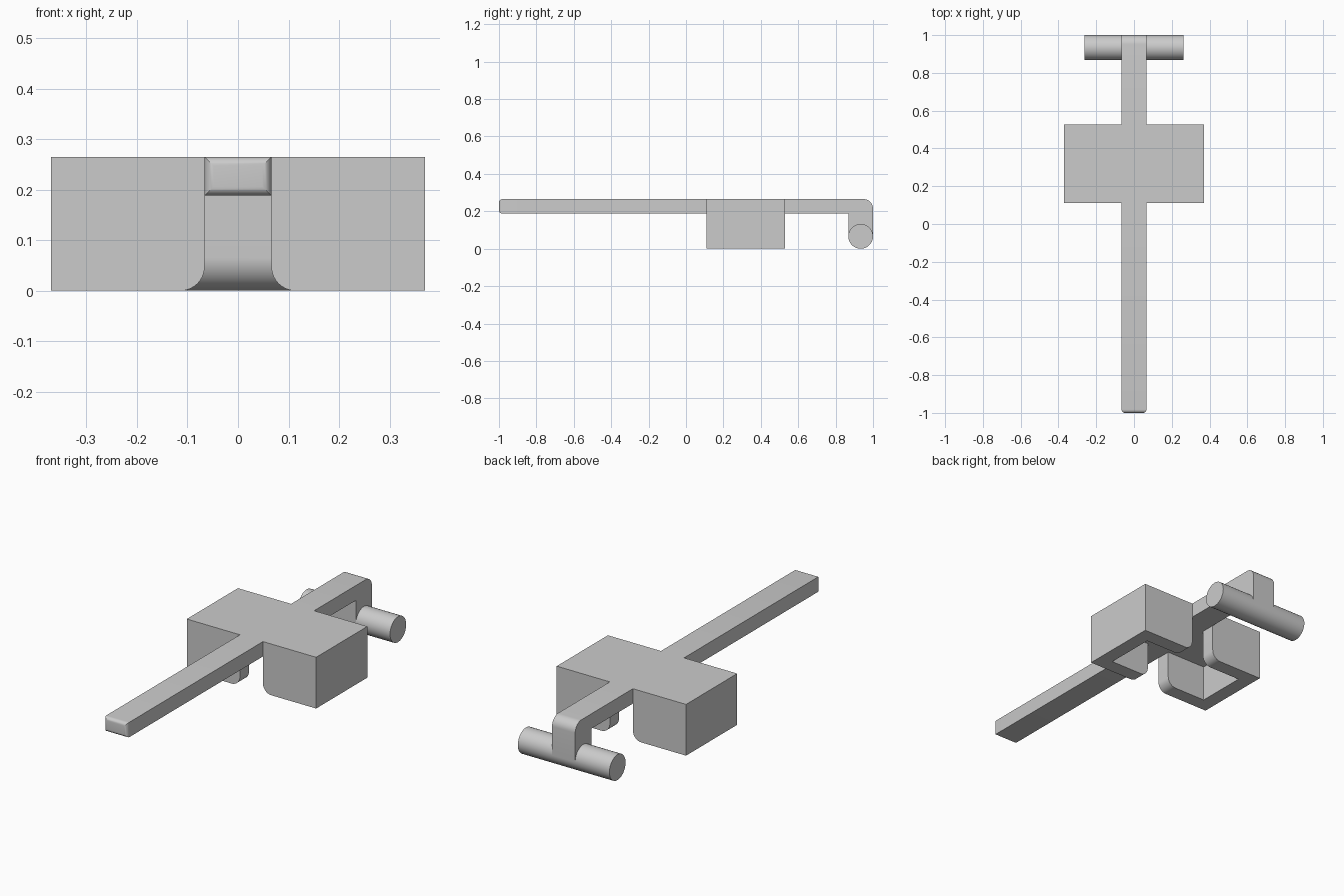
import bpy, bmesh, math
from mathutils import Vector

cube = bpy.data.objects.get("Cube")
if cube:
    bpy.data.objects.remove(cube)

TOP, UNDER = 0.265, 0.188      # top and underside of the long arm
HALF = 0.066                   # half width of the arm, radius of the crossbar
WALL = 0.075                   # wall thickness of the open housing

grey = bpy.data.materials.new("plain grey")
grey.use_nodes = True
grey.diffuse_color = (0.6, 0.6, 0.6, 1)
grey.node_tree.nodes["Principled BSDF"].inputs["Base Color"].default_value = (0.6, 0.6, 0.6, 1)


def arc(cx, cy, r, start, end, steps=10):
    """Points on a circular arc, angles in degrees."""
    angles = [math.radians(start + (end - start) * i / steps) for i in range(steps + 1)]
    return [(cx + r * math.cos(a), cy + r * math.sin(a)) for a in angles]


def prism(name, outline, place, sweep):
    """Extrude a flat outline along the sweep vector."""
    bm = bmesh.new()
    face = bm.faces.new([bm.verts.new(place(u, v)) for u, v in outline])
    out = bmesh.ops.extrude_face_region(bm, geom=[face])
    moved = [g for g in out["geom"] if isinstance(g, bmesh.types.BMVert)]
    bmesh.ops.translate(bm, verts=moved, vec=Vector(sweep))
    bmesh.ops.recalc_face_normals(bm, faces=bm.faces)
    mesh = bpy.data.meshes.new(name)
    bm.to_mesh(mesh)
    bm.free()
    mesh.materials.append(grey)
    obj = bpy.data.objects.new(name, mesh)
    bpy.context.collection.objects.link(obj)
    return obj


def combine(target, other, operation):
    """Apply a boolean and remove the helper."""
    mod = target.modifiers.new("combine", "BOOLEAN")
    mod.operation, mod.solver, mod.object = operation, "EXACT", other
    bpy.context.view_layer.objects.active = target
    bpy.ops.object.modifier_apply(modifier=mod.name)
    bpy.data.objects.remove(other)


# Housing: bridge-shaped front profile with rounded inner feet
R = 0.048
half = [(0.37, TOP), (0.37, 0)] + arc(HALF + R, R, R, 270, 180) + [(HALF, UNDER)]
bridge = half + [(-x, z) for x, z in reversed(half)]
frame = prism("hook_frame", bridge, lambda u, v: (u, 0.11, v), (0, 0.418, 0))

# Hollow the housing from below, open towards the centre gap
inner = 0.37 - WALL
cavity = prism("cavity_cutter", [(-inner, -0.1), (inner, -0.1), (inner, UNDER), (-inner, UNDER)],
               lambda u, v: (u, 0.11 + WALL, v), (0, 0.418 - 2 * WALL, 0))
combine(frame, cavity, "DIFFERENCE")

# Long arm with the down-turned rear post
post_front = 1 - 2 * HALF
side = [(-1, UNDER), (post_front, UNDER), (post_front, HALF), (1, HALF)]
side += arc(1 - 0.05, TOP - 0.05, 0.05, 0, 90) + [(-1, TOP)]
arm = prism("arm", side, lambda u, v: (-HALF, u, v), (2 * HALF, 0, 0))

# Round the four edges of the front tip
bm = bmesh.new()
bm.from_mesh(arm.data)
tip = [e for e in bm.edges if all(v.co.y < -0.99 for v in e.verts)]
bmesh.ops.bevel(bm, geom=tip, offset=0.018, segments=6, profile=0.5, affect="EDGES")
bm.to_mesh(arm.data)
bm.free()
combine(frame, arm, "UNION")

# Round crossbar at the rear
bar = prism("crossbar", arc(1 - HALF, HALF, HALF, 0, 360, 48)[:-1],
            lambda u, v: (-0.262, u, v), (0.524, 0, 0))
combine(frame, bar, "UNION")

bpy.ops.object.select_all(action="DESELECT")
frame.select_set(True)
bpy.context.view_layer.objects.active = frame
bpy.ops.object.shade_smooth_by_angle(angle=math.radians(30))
